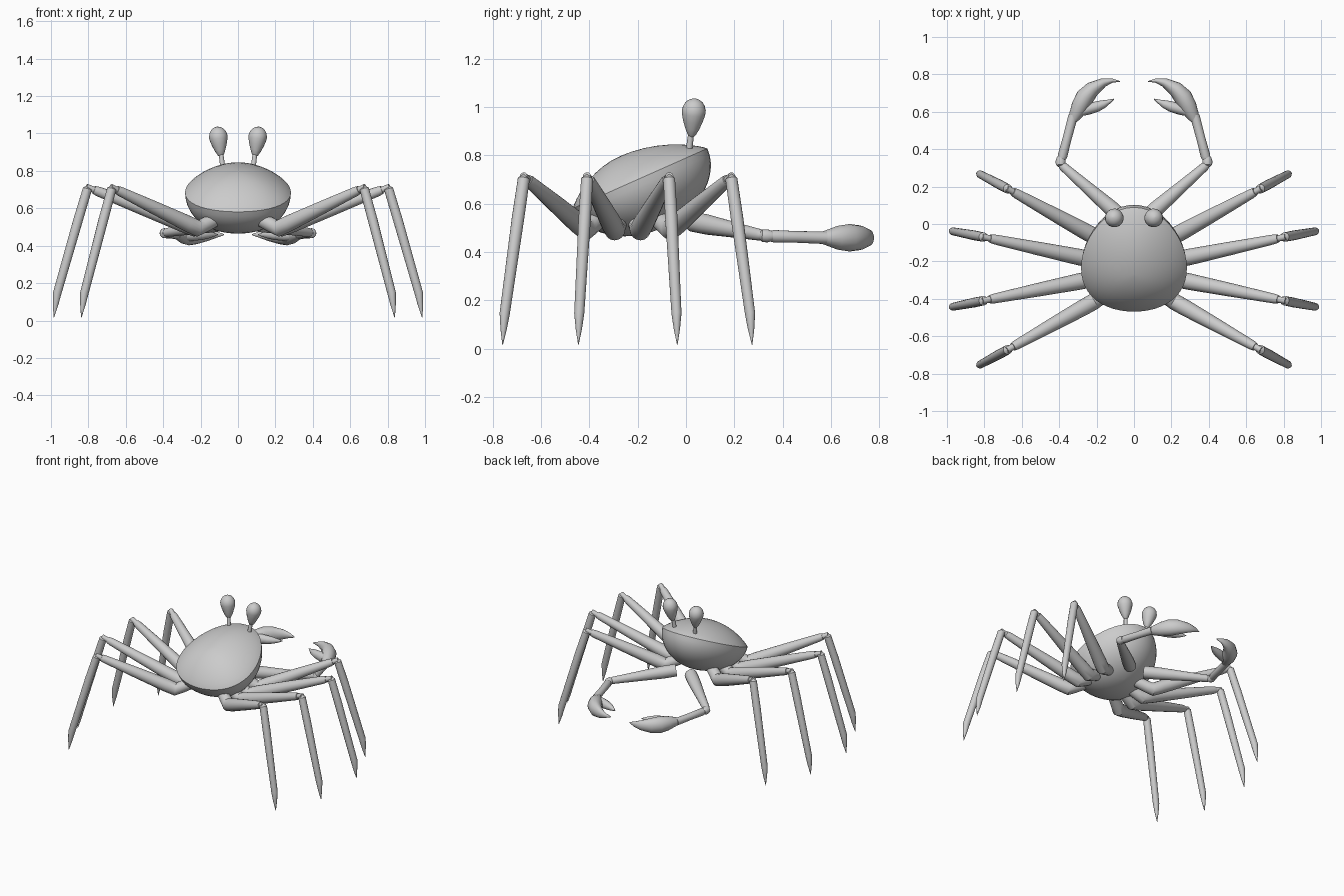
import bpy, bmesh
from math import sin, cos, pi, radians, sqrt
from mathutils import Vector

if "Cube" in bpy.data.objects:
    bpy.data.objects.remove(bpy.data.objects["Cube"])


def loft(name, rings, mirror=True, angle=35):
    """Skin a list of closed rings, cap both ends, optionally mirror across x."""
    bm = bmesh.new()
    vr = [[bm.verts.new(p) for p in r] for r in rings]
    n = len(vr[0])
    for a, b in zip(vr, vr[1:]):
        for i in range(n):
            j = (i + 1) % n
            bm.faces.new((a[i], a[j], b[j], b[i]))
    bm.faces.new(vr[0][::-1])
    bm.faces.new(vr[-1])
    bmesh.ops.recalc_face_normals(bm, faces=bm.faces)
    me = bpy.data.meshes.new(name)
    bm.to_mesh(me)
    bm.free()
    ob = bpy.data.objects.new(name, me)
    bpy.context.collection.objects.link(ob)
    bpy.ops.object.select_all(action='DESELECT')
    bpy.context.view_layer.objects.active = ob
    ob.select_set(True)
    bpy.ops.object.shade_smooth_by_angle(angle=radians(angle))
    if mirror:
        ob.modifiers.new("Mirror", 'MIRROR')
    return ob


def tube(name, pts, sides=16):
    """Tube through (position, half width, half height) stations."""
    P = [Vector(p[0]) for p in pts]
    rings = []
    for i, (_, w, h) in enumerate(pts):
        d = (P[min(i + 1, len(P) - 1)] - P[max(i - 1, 0)]).normalized()
        side = d.cross(Vector((0, 0, 1))).normalized()
        up = side.cross(d)
        rings.append([P[i] + side * w * cos(2 * pi * k / sides) + up * h * sin(2 * pi * k / sides)
                      for k in range(sides)])
    return loft(name, rings)


def limb(name, a, b, profile):
    """Straight round limb from a to b with (fraction, radius) profile."""
    a, b = Vector(a), Vector(b)
    return tube(name, [(a.lerp(b, t), r, r) for t, r in profile])


# Body: egg outline on a plane tilted up towards the eyes, low dome above, deep bowl below
TILT = radians(24)


def body_ring(s, h, shift):
    ring = []
    for k in range(48):
        t = 2 * pi * k / 48
        v = s * (0.305 * cos(t) - 0.05 * sin(t) ** 2) - shift * (1 - s)
        ring.append((0.283 * s * sin(t),
                     -0.19 + v * cos(TILT) - h * sin(TILT),
                     0.705 + v * sin(TILT) + h * cos(TILT)))
    return ring


dome = [body_ring(s, 0.118 * (1 - s * s) ** 0.9, 0.04)
        for s in (0.02, 0.15, 0.3, 0.45, 0.6, 0.72, 0.82, 0.9, 0.96)]
bowl = [body_ring(cos(p), -0.225 * sin(p), 0.0)
        for p in [pi / 2 * 0.99 * i / 12 for i in range(13)]]
loft("body_shell", dome + bowl, mirror=False, angle=28)

# Eyes on short stalks
limb("eye_stalk", (0.078, 0.008, 0.79), (0.093, 0.024, 0.91), [(0, 0.014), (1, 0.012)])
limb("eye", (0.091, 0.023, 0.878), (0.113, 0.037, 1.036),
     [(0, 0.010), (0.06, 0.018), (0.2, 0.029), (0.4, 0.041), (0.58, 0.049), (0.7, 0.050),
      (0.82, 0.044), (0.91, 0.034), (0.97, 0.020), (1, 0.004)])

# Walking legs: hip, thigh, knee pin, shin with pointed tip
legs = [  # root, bend, knee, foot in plan
    ((0.10, -0.13), (0.215, -0.065), (0.675, 0.188), (0.838, 0.274)),
    ((0.10, -0.215), (0.23, -0.19), (0.805, -0.070), (0.985, -0.036)),
    ((0.10, -0.27), (0.23, -0.295), (0.805, -0.410), (0.985, -0.446)),
    ((0.10, -0.345), (0.215, -0.415), (0.675, -0.672), (0.838, -0.760)),
]
for i, (root, bend, knee, foot) in enumerate(legs, 1):
    r, b = Vector((*root, 0.55)), Vector((*bend, 0.492))
    k, f = Vector((*knee, 0.712)), Vector((*foot, 0.015))
    thigh_end = b.lerp(k, 0.94)
    tube(f"leg_{i}_thigh", [(r, 0.036, 0.036), (r.lerp(b, 0.75), 0.040, 0.040),
                            (b, 0.044, 0.044), (b.lerp(k, 0.12), 0.044, 0.044),
                            (b.lerp(k, 0.5), 0.036, 0.036), (b.lerp(k, 0.9), 0.026, 0.026),
                            (thigh_end, 0.022, 0.022)])
    limb(f"leg_{i}_knee", b.lerp(k, 0.9), k + (k - b) * 0.01, [(0, 0.017), (1, 0.017)])
    ankle = k.lerp(f, 0.90)
    ankle.z = 0.145
    tube(f"leg_{i}_shin", [(k + Vector((0, 0, 0.012)), 0.016, 0.016),
                           (k - Vector((0, 0, 0.008)), 0.025, 0.025),
                           (k.lerp(ankle, 0.3), 0.026, 0.026),
                           (ankle, 0.021, 0.023), (ankle.lerp(f, 0.5), 0.013, 0.014),
                           (f, 0.001, 0.001)])

# Claw arms
limb("claw_upper_arm", (0.06, 0.03, 0.525), (0.395, 0.322, 0.468),
     [(0, 0.042), (0.2, 0.042), (0.6, 0.032), (0.95, 0.024), (1, 0.016)])
limb("claw_elbow", (0.392, 0.305, 0.468), (0.392, 0.36, 0.466),
     [(0, 0.012), (0.2, 0.026), (0.6, 0.027), (1, 0.019)])
limb("claw_forearm", (0.39, 0.335, 0.466), (0.325, 0.58, 0.459),
     [(0, 0.018), (0.12, 0.026), (0.5, 0.024), (1, 0.026)])

# Pincers: large outer finger and small thumb
Z = 0.459
big = [(0.325, 0.555, 0.022, 0.022), (0.313, 0.582, 0.035, 0.032), (0.290, 0.627, 0.046, 0.049),
       (0.262, 0.678, 0.050, 0.057), (0.222, 0.722, 0.041, 0.051), (0.162, 0.757, 0.024, 0.034),
       (0.115, 0.767, 0.011, 0.017), (0.076, 0.762, 0.002, 0.003)]
thumb = [(0.305, 0.595, 0.022, 0.028), (0.250, 0.613, 0.030, 0.034), (0.195, 0.629, 0.028, 0.028),
         (0.160, 0.642, 0.021, 0.021), (0.132, 0.655, 0.011, 0.012), (0.107, 0.668, 0.002, 0.002)]
for name, pts in (("claw_finger", big), ("claw_thumb", thumb)):
    tube(name, [((x, y, Z), w, h) for x, y, w, h in pts])
